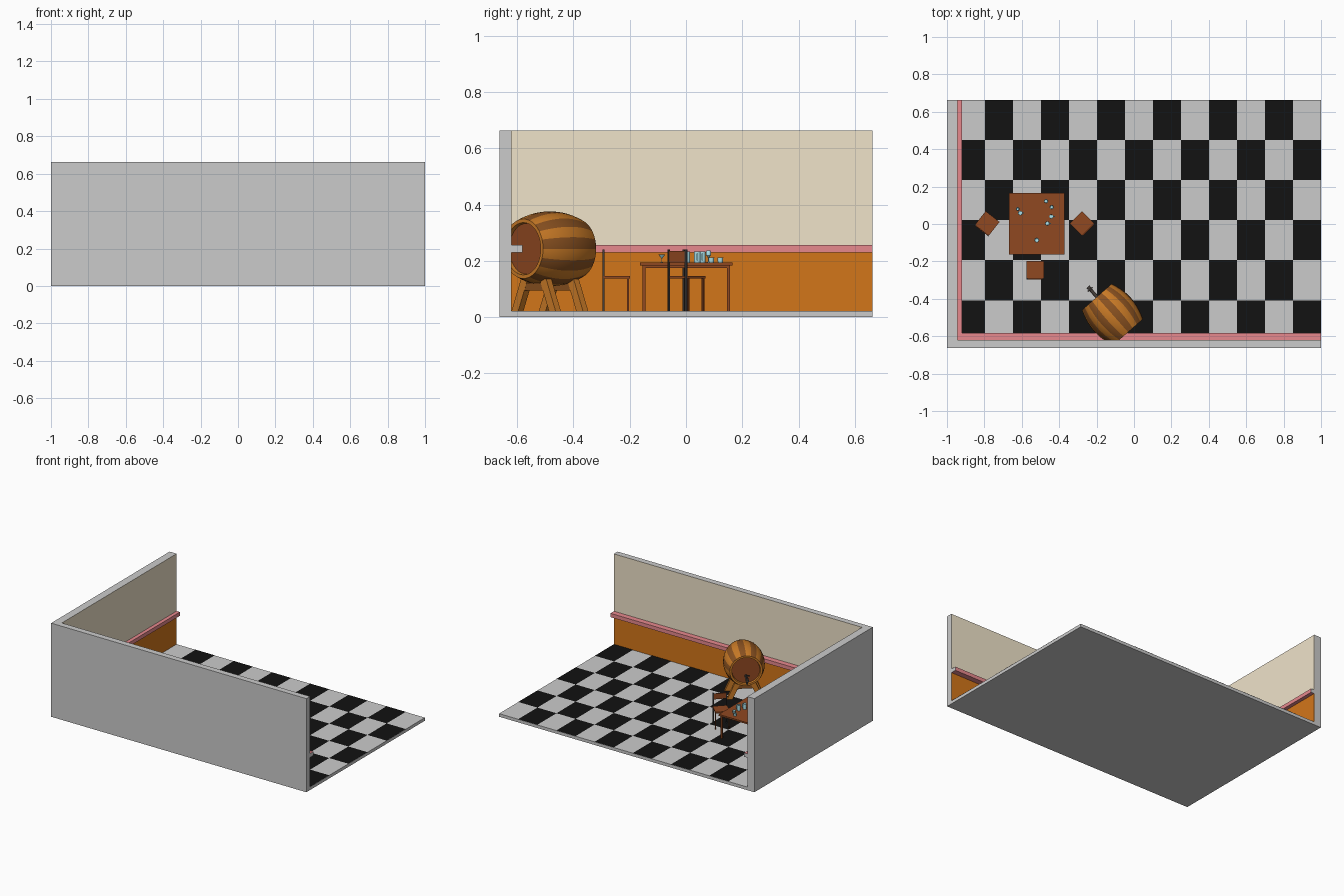
import bpy, bmesh, math
from mathutils import Vector, Matrix

if "Cube" in bpy.data.objects:
    bpy.data.objects.remove(bpy.data.objects["Cube"])


def mat(name, r, g, b):
    m = bpy.data.materials.new(name)
    m.diffuse_color = (r, g, b, 1)
    m.use_nodes = True
    m.node_tree.nodes["Principled BSDF"].inputs["Base Color"].default_value = m.diffuse_color
    return m


CREAM = mat("cream", .87, .77, .59)
ORANGE = mat("orange_wood", .65, .18, .01)
PINK = mat("pink", .80, .25, .27)
BLACK = mat("black", .006, .006, .006)
BROWN = mat("brown_wood", .28, .065, .015)
STAVE_A = mat("light_stave", .60, .20, .02)
STAVE_B = mat("dark_stave", .26, .085, .015)
DARK = mat("dark_metal", .06, .05, .045)
GLASS = mat("glass", .42, .78, .85)


def finish(name, bm, mats, M=Matrix(), smooth=False):
    bmesh.ops.recalc_face_normals(bm, faces=bm.faces)
    me = bpy.data.meshes.new(name)
    bm.to_mesh(me)
    bm.free()
    for m in mats:
        if m:
            me.materials.append(m)
    ob = bpy.data.objects.new(name, me)
    bpy.context.collection.objects.link(ob)
    ob.matrix_world = M
    if smooth:
        bpy.context.view_layer.objects.active = ob
        bpy.ops.object.select_all(action='DESELECT')
        ob.select_set(True)
        bpy.ops.object.shade_smooth_by_angle(angle=math.radians(35))
    return ob


def box(name, x0, x1, y0, y1, z0, z1, m=None, M=Matrix()):
    bm = bmesh.new()
    bmesh.ops.create_cube(bm, size=1)
    for v in bm.verts:
        v.co = ((x0 + x1) / 2 + v.co.x * (x1 - x0), (y0 + y1) / 2 + v.co.y * (y1 - y0),
                (z0 + z1) / 2 + v.co.z * (z1 - z0))
    return finish(name, bm, [m], M)


def quads(name, faces, m):
    bm = bmesh.new()
    for f in faces:
        bm.faces.new([bm.verts.new(p) for p in f])
    return finish(name, bm, [m])


def lathe(name, profile, segs, mats, M, pick=lambda ring, seg: 0, smooth=True):
    # revolve (radius, height) points round local z
    bm = bmesh.new()
    rings = []
    for r, z in profile:
        if r == 0:
            rings.append([bm.verts.new((0, 0, z))] * segs)
        else:
            rings.append([bm.verts.new((r * math.cos(a), r * math.sin(a), z))
                          for a in (2 * math.pi * i / segs for i in range(segs))])
    for k in range(len(rings) - 1):
        for i in range(segs):
            j = (i + 1) % segs
            vs = list(dict.fromkeys((rings[k][i], rings[k][j], rings[k + 1][j], rings[k + 1][i])))
            bm.faces.new(vs).material_index = pick(k, i)
    return finish(name, bm, mats, M, smooth)


def strut(name, a, b, w, d, m, yaw=0):
    # tapered-free rectangular bar with level ends, from a to b
    bm = bmesh.new()
    bmesh.ops.create_cube(bm, size=1)
    R = Matrix.Rotation(yaw, 3, 'Z')
    for v in bm.verts:
        end = Vector(b) if v.co.z > 0 else Vector(a)
        v.co = end + R @ Vector((v.co.x * w, v.co.y * d, 0))
    return finish(name, bm, [m])


# Room shell: floor and two walls
X0, Y0, F, H, D = -.946, -.622, .022, .663, .663
box("floor_slab", -1, 1, -D, D, 0, F)
box("left_wall", -1, X0, -D, D, F, H)
box("front_wall", X0, 1, -D, Y0, F, H)

# Black tiles of the checkered floor (13 x 6)
tw, th, e = (1 - X0) / 13, (D - Y0) / 6, .001
tiles = []
for i in range(13):
    for j in range(6):
        if (i + j) % 2:
            x, y = X0 + i * tw, D - (j + 1) * th
            tiles.append([(x, y, F + e), (x + tw, y, F + e), (x + tw, y + th, F + e), (x, y + th, F + e)])
quads("black_tiles", tiles, BLACK)

# Inner wall facings and dado rails
R0, R1 = .230, .257
for name, z0, z1, m in (("wainscot", F, R0, ORANGE), ("upper_wall", R1, H, CREAM)):
    box(name + "_left", X0, X0 + e, Y0, D, z0, z1, m)
    box(name + "_front", X0 + e, 1, Y0, Y0 + e, z0, z1, m)
box("rail_left", X0, -.919, Y0, D - e, R0, R1, PINK)
box("rail_front", -.919, 1 - e, Y0, -.582, R0, R1, PINK)
box("rail_left_end", X0, -.919, D - e, D, R0, R1)
box("rail_front_end", 1 - e, 1, Y0, -.582, R0, R1)

# Table
tx0, tx1, ty0, ty1, tz = -.667, -.372, -.163, .165, .194
box("table_top", tx0, tx1, ty0, ty1, tz - .011, tz, BROWN)
for x in (tx0 + .014, tx1 - .014):
    for y in (ty0 + .014, ty1 - .014):
        box("table_leg", x - .005, x + .005, y - .005, y + .005, F, tz - .011, BROWN)
    box("table_apron", x - .003, x + .003, ty0 + .014, ty1 - .014, tz - .02, tz - .011, BROWN)


# Chairs: back is on local -y
def chair(x, y, deg):
    M = Matrix.Translation((x, y, 0)) @ Matrix.Rotation(math.radians(deg), 4, 'Z')
    s = .047
    box("chair_seat", -s, s, -s, s, .137, .147, BROWN, M)
    for k in (-1, 1):
        xa, xb = sorted((k * s, k * (s - .007)))
        box("chair_front_leg", xa, xb, s - .011, s - .004, F, .137, BROWN, M)
        box("chair_back_post", xa, xb, -s - .004, -s + .003, F, .24, DARK, M)
    box("chair_back_panel", -s + .007, s - .007, -s - .003, -s + .002, .195, .235, BROWN, M)


chair(-.528, -.246, 0)
chair(-.278, .003, 45)
chair(-.785, .003, -38)

# Barrel of 20 staves lying along a slanted axis
th = math.radians(48.5)
d = Vector((-math.cos(th), math.sin(th), 0))
n = Vector((math.sin(th), math.cos(th), 0))
C = Vector((-.115, -.484, .243))
Q = d.to_track_quat('Z', 'Y').to_matrix().to_4x4()
L, RM, RE = .126, .133, .106
side = [(RE + (RM - RE) * (1 - (k / 5) ** 2), L * k / 5) for k in range(-5, 6)]
prof = [(0, -L + .014), (.09, -L + .014), (.093, -L)] + side + [(.093, L), (.09, L - .014), (0, L - .014)]
last = len(prof) - 2


def stave(k, i):
    if k in (0, last):
        return 2
    return (i // 2) % 2 if 3 <= k <= last - 3 else 0


lathe("barrel", prof, 40, [STAVE_A, STAVE_B, BROWN], Matrix.Translation(C) @ Q, stave)

# Barrel stand: splayed legs with cross cradles
yaw = math.atan2(d.y, d.x)
G = Vector((C.x, C.y, 0))
for a in (-.065, .065):
    for b in (-1, 1):
        strut("stand_leg", G + d * a + n * b * .10 + Vector((0, 0, F)),
              G + d * a + n * b * .05 + Vector((0, 0, .135)), .025, .036, STAVE_A, yaw)
    strut("stand_cradle", G + d * a + Vector((0, 0, .095)), G + d * a + Vector((0, 0, .122)),
          .024, .12, STAVE_B, yaw)

# Tap
T = C + d * (L - .016) - Vector((0, 0, .04))
lathe("tap_pipe", [(0, 0), (.009, 0), (.009, .075), (.011, .076), (.011, .088), (0, .088)], 12, [DARK],
      Matrix.Translation(T) @ Q)
P = T + d * .07
lathe("tap_spout", [(0, -.03), (.007, -.03), (.008, .012), (.004, .014), (.004, .028), (0, .028)], 12, [DARK],
      Matrix.Translation(P))
strut("tap_handle", P + Vector((0, 0, .026)), P + Vector((0, 0, .033)), .008, .034, DARK, yaw)

# Drinkware on the table
cup = [(0, 0), (.009, 0), (.011, .018), (.0095, .018), (.008, .003), (0, .003)]
mug = [(0, 0), (.011, 0), (.012, .04), (.0105, .04), (.0095, .004), (0, .004)]
wine = [(0, 0), (.009, 0), (.002, .003), (.002, .018), (.009, .025), (.010, .034), (.007, .042),
        (.006, .041), (.008, .033), (.007, .026), (0, .021)]
cocktail = [(0, 0), (.008, 0), (.0015, .002), (.0015, .014), (.012, .028), (.011, .028), (0, .016)]
for name, p, x, y in (("wine_glass", wine, -.622, .08), ("mug", mug, -.608, .058), ("cup", cup, -.47, .122),
                      ("mug", mug, -.442, .04), ("mug", mug, -.463, .003),
                      ("cocktail_glass", cocktail, -.52, -.086), ("cup", cup, -.44, .09)):
    lathe(name, p, 14, [GLASS], Matrix.Translation((x, y, tz)))
    if p is mug:
        box("mug_handle", x + .011, x + .02, y - .0025, y + .0025, tz + .028, tz + .033, GLASS)
        box("mug_handle", x + .011, x + .02, y - .0025, y + .0025, tz + .008, tz + .013, GLASS)
        box("mug_handle", x + .016, x + .02, y - .0025, y + .0025, tz + .013, tz + .028, GLASS)
